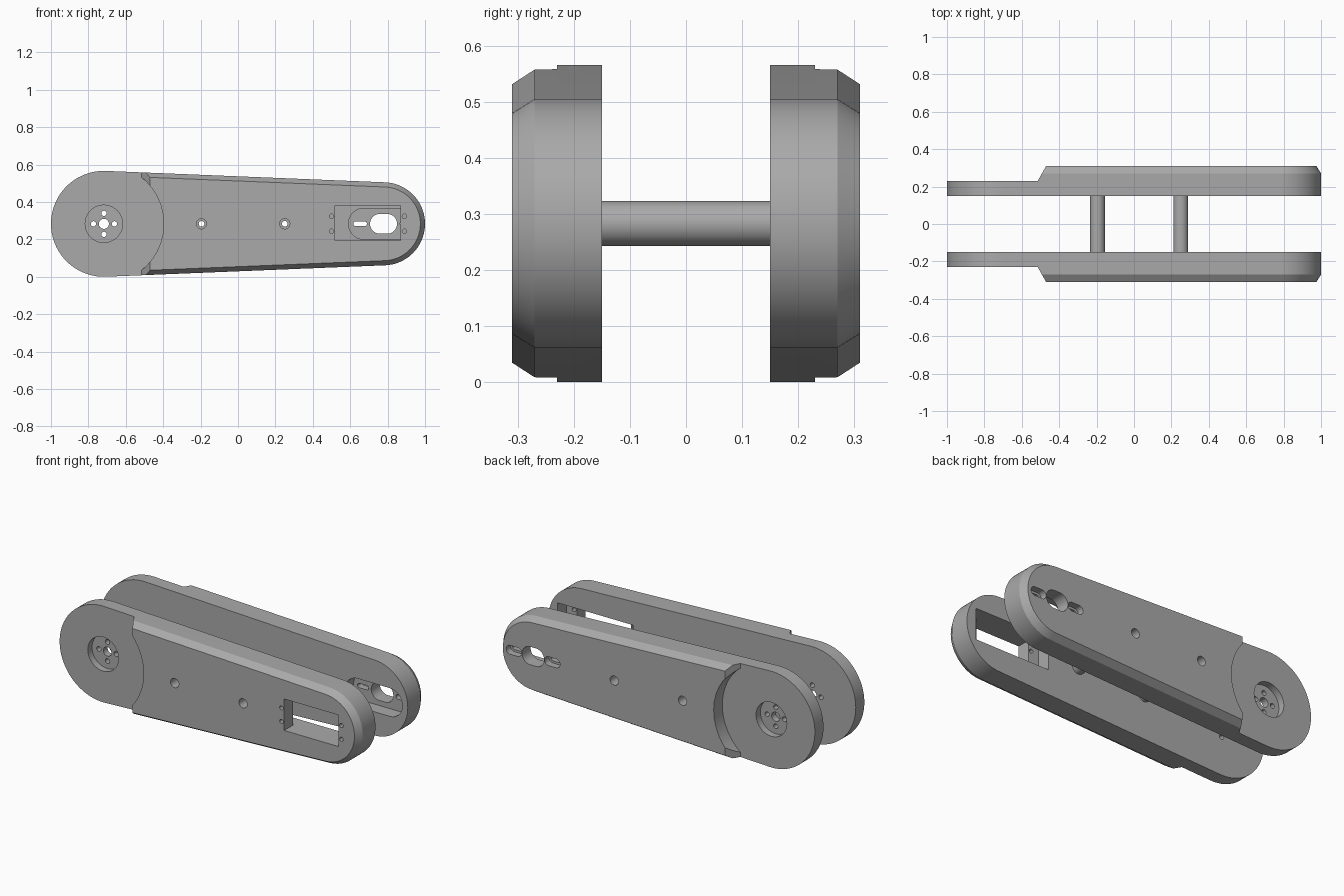
import bpy, bmesh
from math import acos, cos, sin, pi

cube = bpy.data.objects.get("Cube")
if cube:
    bpy.data.objects.remove(cube)

MID = 0.283           # height of the centre line
HUB, TIP = -0.717, 0.778   # centres of the large and small ends
IN, STEP, BEVEL, OUT = 0.15, 0.23, 0.27, 0.31   # depth levels of a plate

grey = bpy.data.materials.new("plain_grey")
grey.use_nodes = True
colour = (0.4, 0.4, 0.4, 1)
grey.diffuse_color = colour
grey.node_tree.nodes["Principled BSDF"].inputs["Base Color"].default_value = colour


def hull(x1, r1, x2, r2, z=MID, n=36):
    """Outline wrapped around two circles on a level line."""
    d = x2 - x1
    t = acos((r1 - r2) / d) if d else pi / 2
    right = [-t + 2 * t * i / n for i in range(n + 1)]
    left = [t + (2 * pi - 2 * t) * i / n for i in range(n + 1)]
    return ([(x2 + r2 * cos(a), z + r2 * sin(a)) for a in right]
            + [(x1 + r1 * cos(a), z + r1 * sin(a)) for a in left])


def circle(x, r, z=MID):
    return hull(x, r, x, r, z, 20)


def slot(x, half, r):
    return hull(x - half + r, r, x + half - r, r)


def box(x1, x2, z1, z2):
    return [(x1, z1), (x2, z1), (x2, z2), (x1, z2)]


def loft(name, rings):
    """Solid through outlines of (x, z) points placed at depths y."""
    bm = bmesh.new()
    loops = [[bm.verts.new((x, y, z)) for x, z in pts] for y, pts in rings]
    n = len(loops[0])
    for a, b in zip(loops, loops[1:]):
        for i in range(n):
            j = (i + 1) % n
            bm.faces.new((a[i], a[j], b[j], b[i]))
    bm.faces.new(loops[0])
    bm.faces.new(loops[-1])
    bmesh.ops.remove_doubles(bm, verts=bm.verts, dist=1e-5)
    bmesh.ops.recalc_face_normals(bm, faces=bm.faces)
    mesh = bpy.data.meshes.new(name)
    bm.to_mesh(mesh)
    bm.free()
    mesh.materials.append(grey)
    obj = bpy.data.objects.new(name, mesh)
    bpy.context.collection.objects.link(obj)
    return obj


def carve(obj, cutters):
    """Subtract the cutters, bake the result and drop the helpers."""
    for c in cutters:
        c.hide_render = True
        mod = obj.modifiers.new("cut", "BOOLEAN")
        mod.operation, mod.solver, mod.object = "DIFFERENCE", "EXACT", c
    graph = bpy.context.evaluated_depsgraph_get()
    mesh = bpy.data.meshes.new_from_object(obj.evaluated_get(graph))
    obj.modifiers.clear()
    obj.data = mesh
    for c in cutters:
        bpy.data.objects.remove(c)


def plate(name, side, extra):
    """One side plate; cuts are (outline, near depth, far depth)."""
    full = hull(HUB, 0.283, TIP, 0.222)
    small = hull(HUB, 0.258, TIP, 0.197)
    obj = loft(name, [(side * IN, full), (side * BEVEL, full), (side * OUT, small)])
    # lowered round end with a hub pocket and its bolt pattern
    cuts = [(circle(HUB, 0.32), STEP, 0.4),
            (circle(HUB, 0.10), 0.19, 0.4),
            (circle(HUB, 0.027), 0.1, 0.4)]
    for dx, dz in ((1, 0), (-1, 0), (0, 1), (0, -1)):
        cuts.append((circle(HUB + 0.056 * dx, 0.014, MID + 0.056 * dz), 0.1, 0.4))
    # spacer bolt holes
    cuts += [(circle(x, 0.027), 0.1, 0.4) for x in (-0.195, 0.25)]
    cutters = [loft("cutter", [(side * a, p), (side * b, p)])
               for p, a, b in cuts + extra]
    # sloped shoulder beside the round end
    cutters.append(loft("cutter", [(side * STEP, box(-1.2, -0.515, -0.2, 0.8)),
                                   (side * 0.35, box(-1.2, -0.4475, -0.2, 0.8))]))
    carve(obj, cutters)
    return obj


# front plate: rectangular window, inner pocket and screw holes
front_cuts = [(box(0.518, 0.87, 0.195, 0.38), 0.1, 0.4),
              (box(0.45, 0.94, 0.195, 0.38), 0.1, STEP)]
front_cuts += [(circle(x, 0.012, MID + dz), 0.1, 0.4)
               for x in (0.5, 0.89) for dz in (-0.04, 0.04)]

# back plate: oblong opening, two stepped slots and an inner recess
back_cuts = [(slot(TIP, 0.072, 0.053), 0.1, 0.4),
             (slot(TIP, 0.187, 0.083), 0.1, STEP)]
for x in (TIP - 0.125, TIP + 0.125):
    back_cuts += [(slot(x, 0.036, 0.013), 0.1, 0.4),
                  (slot(x, 0.05, 0.026), 0.27, 0.4)]

parts = [plate("front_plate", -1, front_cuts), plate("back_plate", 1, back_cuts)]

# hollow spacer rods between the plates
for name, x in (("hub_side_spacer", -0.195), ("tip_side_spacer", 0.25)):
    rod = loft(name, [(-IN, circle(x, 0.04)), (IN, circle(x, 0.04))])
    carve(rod, [loft("cutter", [(-0.3, circle(x, 0.015)), (0.3, circle(x, 0.015))])])
    parts.append(rod)

# smooth round walls, crisp edges
bpy.ops.object.select_all(action="DESELECT")
for p in parts:
    p.select_set(True)
bpy.context.view_layer.objects.active = parts[0]
bpy.ops.object.shade_smooth_by_angle(angle=0.45)
